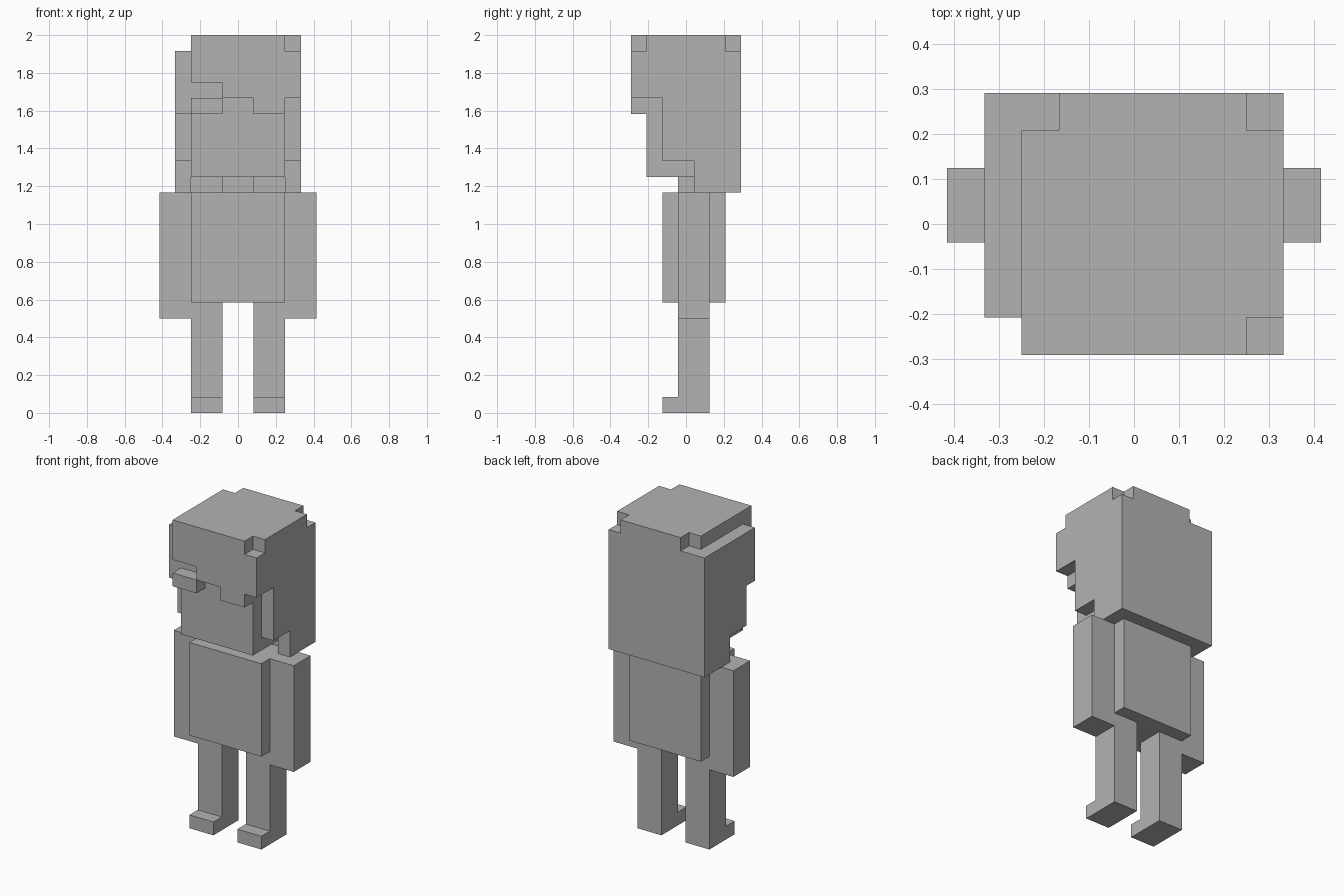
import bpy
import bmesh
from itertools import product
from mathutils import Vector

U = 1 / 12  # edge of one block

if "Cube" in bpy.data.objects:
    bpy.data.objects.remove(bpy.data.objects["Cube"], do_unlink=True)

grey = bpy.data.materials.new("plain grey")
grey.use_nodes = True
colour = (0.45, 0.45, 0.45, 1)
grey.diffuse_color = colour
grey.node_tree.nodes["Principled BSDF"].inputs["Base Color"].default_value = colour


def cells(box):
    """All block cells in a box given as x, y, z ranges (y counts from the front)."""
    x0, x1, y0, y1, z0, z1 = box
    return set(product(range(x0, x1), range(y0, y1), range(z0, z1)))


def flip(box):
    return (-box[1], -box[0]) + tuple(box[2:])


def blocks(name, add, cut=()):
    """Outer skin of joined boxes, with the cut boxes taken away."""
    solid = set().union(*map(cells, add)) - set().union(*map(cells, cut))
    bm = bmesh.new()
    verts = {}

    def vert(p):
        if p not in verts:
            verts[p] = bm.verts.new(((p[0]) * U, (p[1] - 3.5) * U, p[2] * U))
        return verts[p]

    for c in solid:
        for axis, side in product(range(3), (0, 1)):
            near = list(c)
            near[axis] += 2 * side - 1
            if tuple(near) in solid:
                continue
            ring = []
            for a, b in ((0, 0), (1, 0), (1, 1), (0, 1)):
                p = list(c)
                p[axis] += side
                p[(axis + 1) % 3] += a
                p[(axis + 2) % 3] += b
                ring.append(vert(tuple(p)))
            bm.faces.new(ring if side else ring[::-1])
    # Merge the flat squares into large faces
    bmesh.ops.dissolve_limit(bm, angle_limit=0.01, verts=bm.verts[:], edges=bm.edges[:])
    mesh = bpy.data.meshes.new(name)
    bm.to_mesh(mesh)
    bm.free()
    mesh.materials.append(grey)
    obj = bpy.data.objects.new(name, mesh)
    bpy.context.scene.collection.objects.link(obj)
    return obj


# Limbs, in mirrored pairs
leg = [(1, 3, 3, 5, 0, 7), (1, 3, 2, 3, 0, 1)]
arm = [(3, 5, 3, 5, 6, 14)]
for name, boxes in (("leg", leg), ("arm", arm)):
    blocks("left_" + name, boxes)
    blocks("right_" + name, [flip(b) for b in boxes])

# Body, neck and face
blocks("torso", [(-3, 3, 2, 6, 7, 14)])
blocks("neck", [(-1, 1, 3, 5, 14, 15)])
blocks("face", [(-3, 3, 1, 4, 15, 21)])

# Hair: back, crown, stepped sides and uneven fringe
back = [(-3, 3, 4, 7, 15, 23), (-3, 3, 5, 7, 14, 15)]
crown = [(-3, 4, 0, 7, 23, 24), (-3, 3, 1, 4, 21, 23)]
temple = [(3, 4, 2, 7, 16, 23), (3, 4, 4, 7, 14, 16)]
sides = temple + [flip(b) for b in temple]
sides += [(3, 4, 0, 2, 20, 23), (-4, -3, 1, 2, 19, 23)]
fringe = [(-3, -1, 0, 1, 21, 23), (-1, 1, 0, 1, 20, 23), (1, 3, 0, 1, 19, 23)]
notches = [(3, 4, 0, 1, 23, 24), (3, 4, 6, 7, 23, 24), (-3, -2, 6, 7, 23, 24)]
blocks("hair", back + crown + sides + fringe, notches)

# Loose lock on the brow
blocks("brow_lock", [(-3, -1, 0, 1, 19, 20)])
